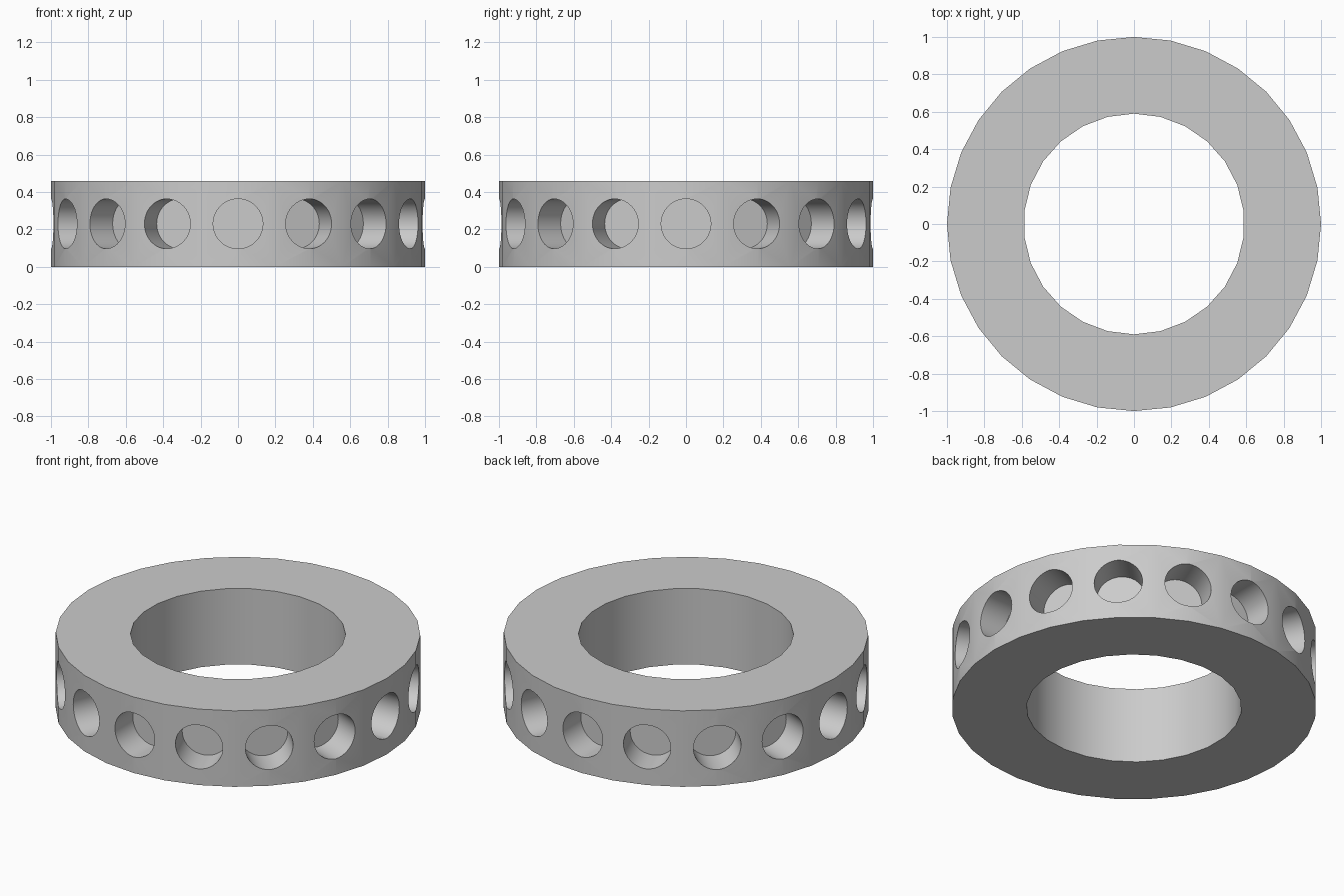
import bpy, bmesh, math
from mathutils import Matrix, Vector

if "Cube" in bpy.data.objects:
    bpy.data.objects.remove(bpy.data.objects["Cube"])

HEIGHT, R_OUT, R_IN = 0.46, 1.0, 0.59
HOLES, HOLE_R, HOLE_FLOOR, HOLE_Z = 16, 0.133, 0.815, 0.23

grey = bpy.data.materials.new("plain grey")
grey.diffuse_color = (0.6, 0.6, 0.6, 1)
grey.use_nodes = True
grey.node_tree.nodes["Principled BSDF"].inputs["Base Color"].default_value = grey.diffuse_color


def add_object(name, bm):
    mesh = bpy.data.meshes.new(name)
    bm.to_mesh(mesh)
    bm.free()
    mesh.materials.append(grey)
    obj = bpy.data.objects.new(name, mesh)
    bpy.context.collection.objects.link(obj)
    return obj


def cylinder(bm, radius, depth, sides, matrix):
    bmesh.ops.create_cone(bm, cap_ends=True, segments=sides, radius1=radius,
                          radius2=radius, depth=depth, matrix=matrix)


def cut(target, cutter):
    mod = target.modifiers.new("cut", 'BOOLEAN')
    mod.operation, mod.solver, mod.object = 'DIFFERENCE', 'EXACT', cutter
    cutter.hide_render = True
    cutter.hide_viewport = True


# Ring body
bm = bmesh.new()
cylinder(bm, R_OUT, HEIGHT, 32, Matrix.Translation((0, 0, HEIGHT / 2)))
ring = add_object("ring", bm)

# Central bore cutter
bm = bmesh.new()
cylinder(bm, R_IN, 1.0, 26, Matrix.Translation((0, 0, HEIGHT / 2)))
bore = add_object("bore_cutter", bm)

# Blind radial holes, evenly spaced round the rim
bm = bmesh.new()
depth = 0.3
for i in range(HOLES):
    a = 2 * math.pi * i / HOLES
    out = Vector((math.cos(a), math.sin(a), 0))
    turn = out.to_track_quat('Z', 'Y').to_matrix().to_4x4()
    place = Matrix.Translation(out * (HOLE_FLOOR + depth / 2) + Vector((0, 0, HOLE_Z)))
    cylinder(bm, HOLE_R, depth, 40, place @ turn)
holes = add_object("hole_cutter", bm)

cut(ring, bore)
cut(ring, holes)

# Bake the cuts, then smooth the curved walls and keep the rims sharp
bpy.context.view_layer.update()
cut_mesh = bpy.data.meshes.new_from_object(
    ring.evaluated_get(bpy.context.evaluated_depsgraph_get()))
ring.modifiers.clear()
ring.data = cut_mesh
for helper in (bore, holes):
    bpy.data.objects.remove(helper)
bpy.context.view_layer.objects.active = ring
ring.select_set(True)
bpy.ops.object.shade_smooth_by_angle(angle=math.radians(30))
